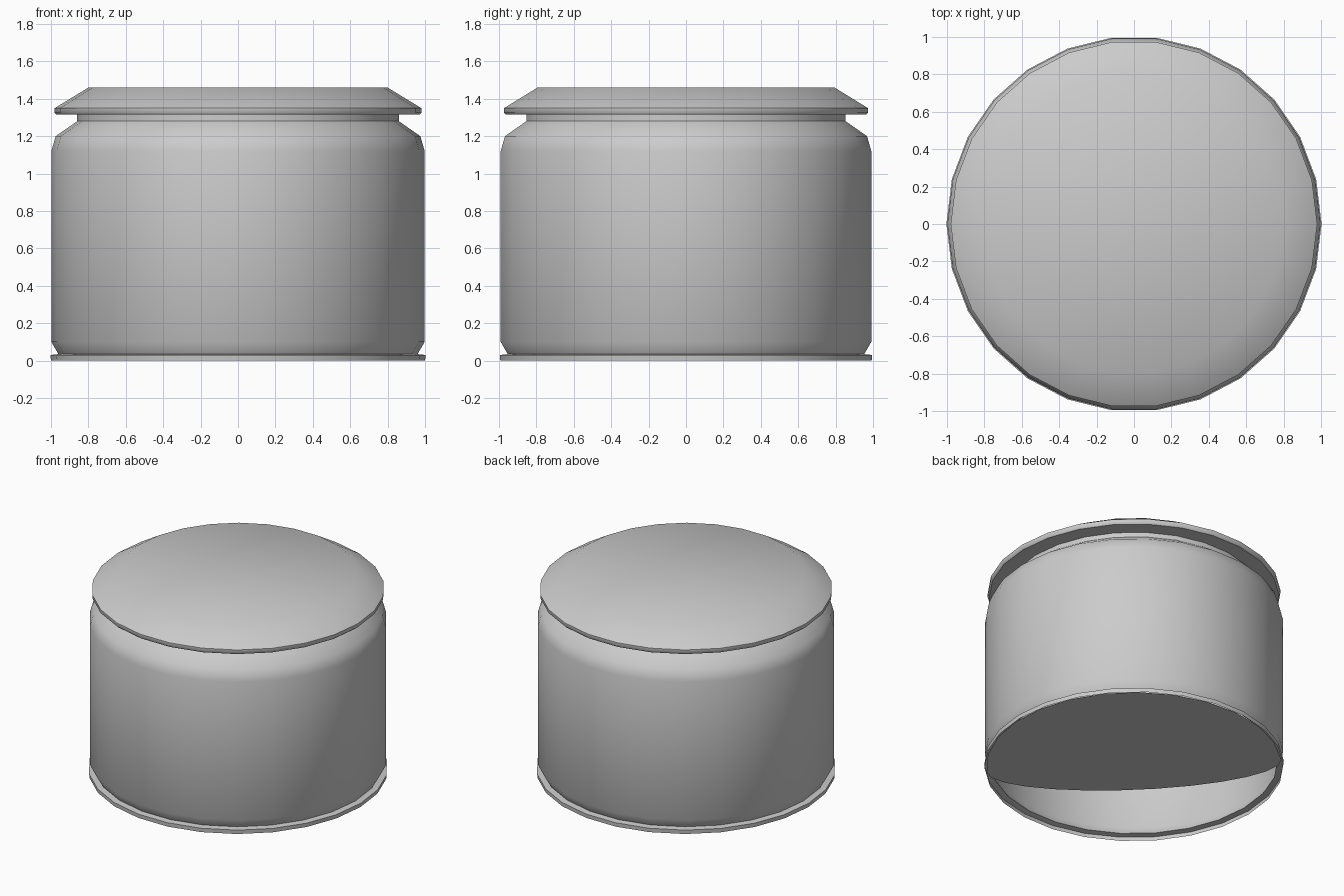
import bpy, bmesh
from math import cos, sin, pi, radians

if "Cube" in bpy.data.objects:
    bpy.data.objects.remove(bpy.data.objects["Cube"])

SIDES = 26


def add_object(name, bm):
    mesh = bpy.data.meshes.new(name)
    bm.to_mesh(mesh)
    bm.free()
    ob = bpy.data.objects.new(name, mesh)
    bpy.context.collection.objects.link(ob)
    bpy.ops.object.select_all(action='DESELECT')
    ob.select_set(True)
    bpy.context.view_layer.objects.active = ob
    bpy.ops.object.shade_smooth_by_angle(angle=radians(45))
    return ob


def lathe(name, profile):
    """Spin an (r, z) profile round z; a last point with r = 0 is a pole."""
    bm = bmesh.new()
    rings = []
    for r, z in profile:
        if r == 0:
            rings.append([bm.verts.new((0, 0, z))])
        else:
            rings.append([bm.verts.new((r * cos(2 * pi * i / SIDES),
                                        r * sin(2 * pi * i / SIDES), z))
                          for i in range(SIDES)])
    for a, b in zip(rings, rings[1:]):
        for i in range(SIDES):
            j = (i + 1) % SIDES
            if len(b) == 1:
                bm.faces.new((a[i], a[j], b[0]))
            else:
                bm.faces.new((a[i], a[j], b[j], b[i]))
    return add_object(name, bm)


# Jar: hollow shell, base flange, straight wall, shoulder, neck
lathe("jar_body", [
    (1.0, 0.0), (1.003, 0.03), (0.96, 0.035),
    (0.998, 0.10), (0.998, 1.12), (0.975, 1.20),
    (0.86, 1.28), (0.86, 1.315)])

# Lid: hollow, thin overhanging lip, sloped edge, flat top
lathe("lid", [
    (0.86, 1.315), (0.97, 1.315), (0.98, 1.325), (0.98, 1.35),
    (0.80, 1.46), (0, 1.46)])

# Base plate: covers the back-right part, open crescent at the front-left
bm = bmesh.new()
loop = []
for i in range(SIDES):
    a = 2 * pi * i / SIDES
    u, v = sin(a), cos(a)
    if u < 0:
        u *= 0.32
    loop.append(bm.verts.new(((u - v) * 0.7, (u + v) * 0.7, 0.003)))
bm.faces.new(loop)
bmesh.ops.reverse_faces(bm, faces=bm.faces)
add_object("base_plate", bm)
